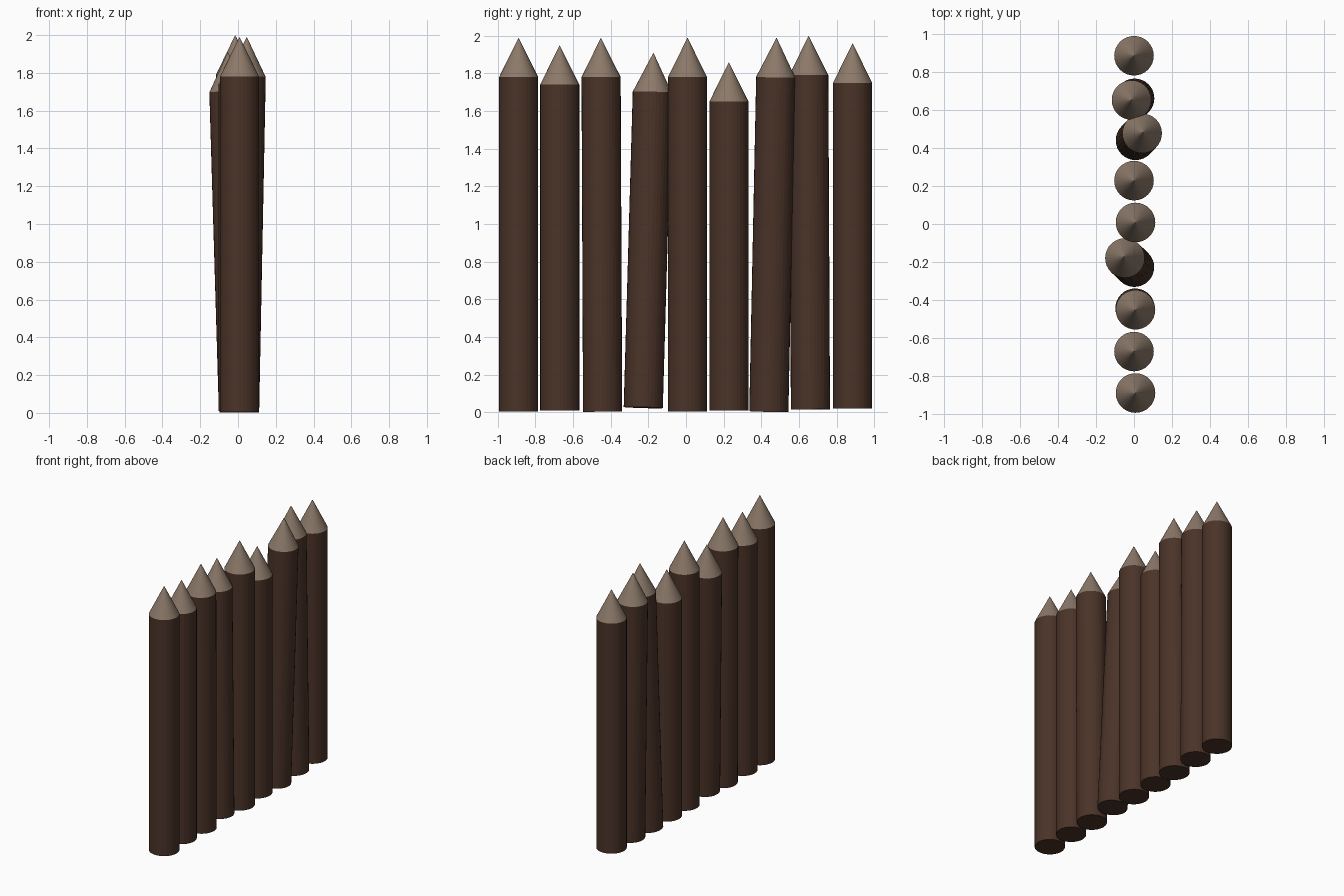
import bpy, bmesh, math
from mathutils import Vector

if "Cube" in bpy.data.objects:
    bpy.data.objects.remove(bpy.data.objects["Cube"])

RADIUS, TIP_H, SIDES = 0.104, 0.21, 32


def material(name, rgb):
    m = bpy.data.materials.new(name)
    m.diffuse_color = (*rgb, 1)
    m.use_nodes = True
    m.node_tree.nodes["Principled BSDF"].inputs["Base Color"].default_value = m.diffuse_color
    return m


bark = material("dark_brown_bark", (0.068, 0.033, 0.021))
cut_wood = material("pale_cut_wood", (0.262, 0.193, 0.143))


def stake(name, base, tip):
    """Round log with a sharpened cone end, standing from base to tip."""
    base, tip = Vector(base), Vector(tip)
    axis = tip - base
    shoulder = axis.length - TIP_H
    bm = bmesh.new()
    ring = bmesh.ops.create_circle(bm, cap_ends=True, radius=RADIUS, segments=SIDES)["verts"]
    bottom = bm.faces[:][0]
    # log sides
    edges = list(bottom.edges)
    geom = bmesh.ops.extrude_edge_only(bm, edges=edges)["geom"]
    top = [g for g in geom if isinstance(g, bmesh.types.BMVert)]
    bmesh.ops.translate(bm, verts=top, vec=(0, 0, shoulder))
    # sharpened point
    apex = bm.verts.new((0, 0, axis.length))
    for e in [g for g in geom if isinstance(g, bmesh.types.BMEdge)
              and all(v in top for v in g.verts)]:
        bm.faces.new((*e.verts, apex)).material_index = 1
    bmesh.ops.recalc_face_normals(bm, faces=bm.faces)
    mesh = bpy.data.meshes.new(name)
    bm.to_mesh(mesh)
    bm.free()
    mesh.materials.append(bark)
    mesh.materials.append(cut_wood)
    ob = bpy.data.objects.new(name, mesh)
    ob.location = base
    ob.rotation_euler = Vector((0, 0, 1)).rotation_difference(axis).to_euler()
    bpy.context.collection.objects.link(ob)


# base centre, tip point of each stake along the fence
stakes = [
    ((0.008, -0.889, 0.005), (0.008, -0.889, 1.99)),
    ((0.000, -0.671, 0.010), (0.000, -0.671, 1.95)),
    ((0.006, -0.443, 0.003), (0.008, -0.452, 1.99)),
    ((0.002, -0.227, 0.025), (-0.054, -0.173, 1.91)),
    ((0.008, 0.008, 0.005), (0.008, 0.008, 1.99)),
    ((0.000, 0.228, 0.010), (0.000, 0.228, 1.86)),
    ((0.008, 0.440, 0.004), (0.047, 0.481, 1.99)),
    ((0.003, 0.661, 0.015), (-0.015, 0.651, 2.00)),
    ((0.000, 0.885, 0.020), (0.000, 0.885, 1.96)),
]
for i, (b, t) in enumerate(stakes, 1):
    stake(f"fence_stake_{i}", b, t)
